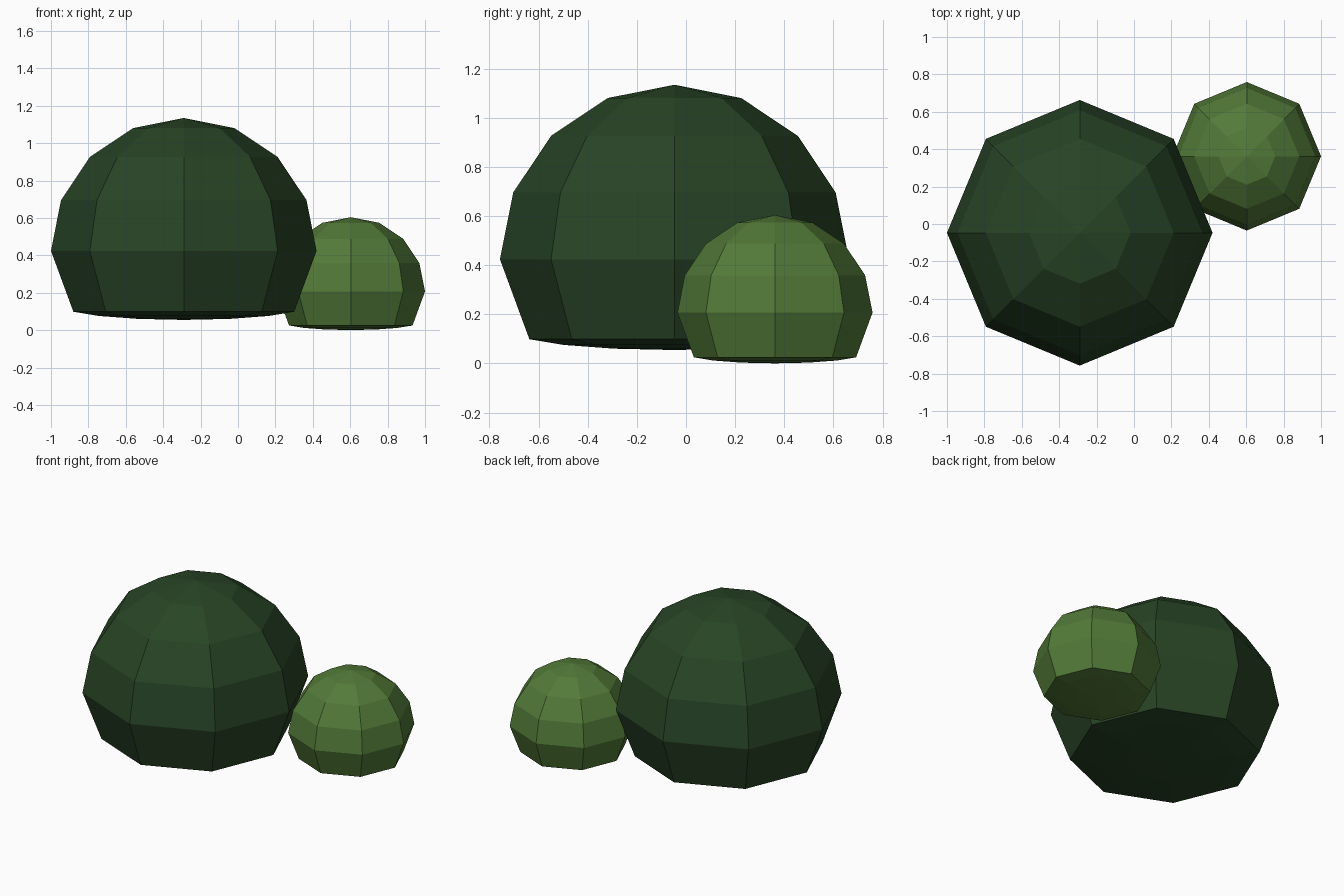
import bpy, bmesh
from mathutils import Vector

if "Cube" in bpy.data.objects:
    bpy.data.objects.remove(bpy.data.objects["Cube"])


def material(name, color):
    mat = bpy.data.materials.new(name)
    mat.diffuse_color = (*color, 1.0)
    mat.use_nodes = True
    mat.node_tree.nodes["Principled BSDF"].inputs["Base Color"].default_value = mat.diffuse_color
    return mat


def bush(name, center, radius, mat):
    # Low-poly ball whose underside is tucked in and pressed almost flat
    bm = bmesh.new()
    bmesh.ops.create_uvsphere(bm, u_segments=8, v_segments=8, radius=1.0)
    for v in bm.verts:
        if v.co.z < -0.1:
            v.co.x *= 0.9
            v.co.y *= 0.9
            v.co.z = -0.52 + 0.1 * (v.co.z + 1.0)
        v.co = v.co * radius + Vector(center)
    mesh = bpy.data.meshes.new(name)
    bm.to_mesh(mesh)
    bm.free()
    mesh.materials.append(mat)
    obj = bpy.data.objects.new(name, mesh)
    bpy.context.collection.objects.link(obj)
    return obj


# Large dark bush and the small light bush behind it
bush("large_bush", (-0.29, -0.047, 0.424), 0.71,
     material("dark_leaves", (0.021, 0.058, 0.019)))
bush("small_bush", (0.603, 0.362, 0.207), 0.397,
     material("light_leaves", (0.085, 0.195, 0.040)))
